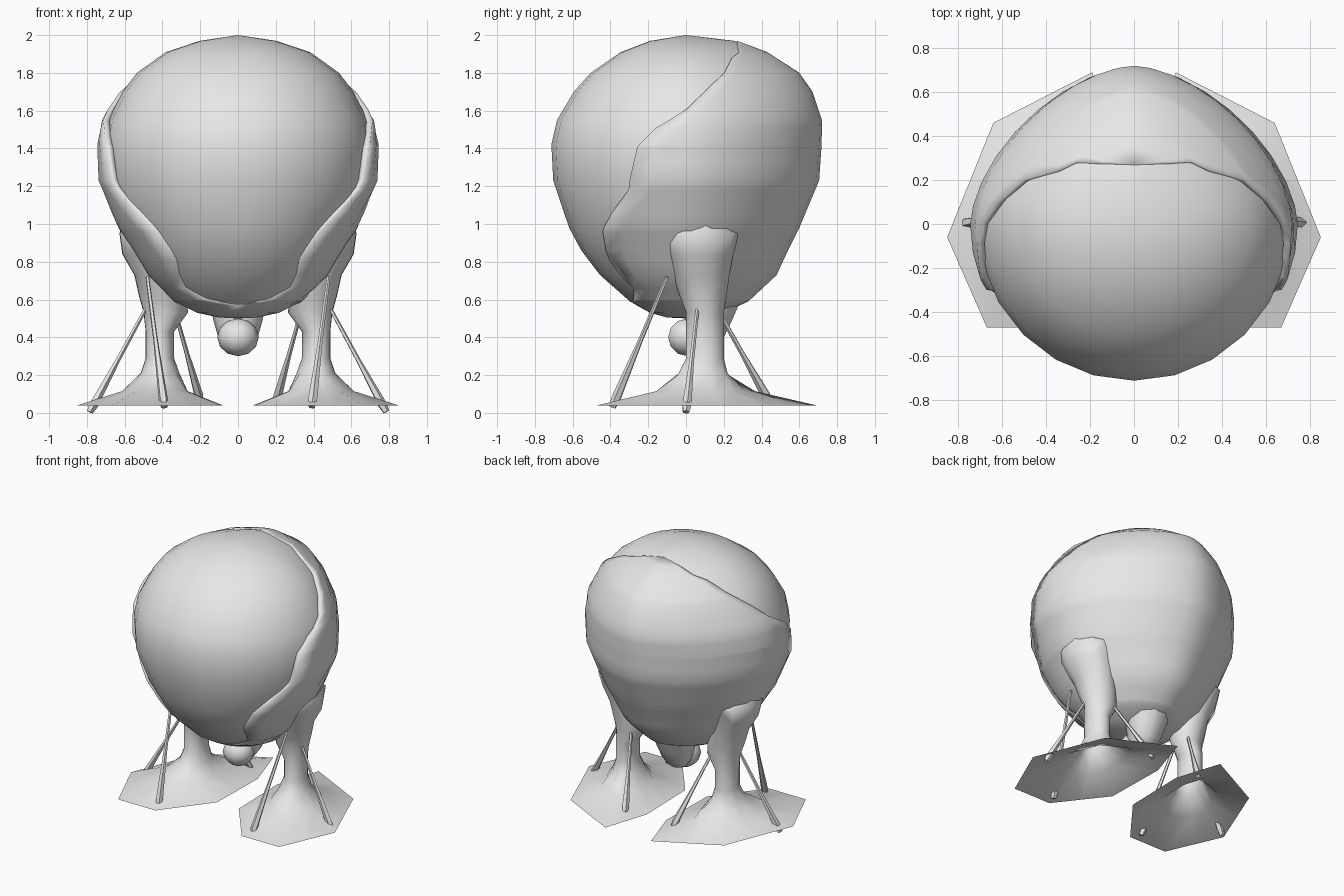
import bpy, bmesh, math
from mathutils import Vector

if "Cube" in bpy.data.objects:
    bpy.data.objects.remove(bpy.data.objects["Cube"])

grey = bpy.data.materials.new("light grey")
grey.use_nodes = True
COLOUR = (0.8, 0.8, 0.8, 1)
grey.diffuse_color = COLOUR
grey.node_tree.nodes["Principled BSDF"].inputs["Base Color"].default_value = COLOUR


def loft(name, rings, closed=True, cap=False, sharp=50, thickness=0):
    """Skin a list of equally long point rings."""
    bm = bmesh.new()
    rows = [[bm.verts.new(p) for p in ring] for ring in rings]
    n = len(rows[0])
    for low, high in zip(rows, rows[1:]):
        for i in range(n if closed else n - 1):
            j = (i + 1) % n
            bm.faces.new((low[i], low[j], high[j], high[i]))
    if cap:
        bm.faces.new(rows[0][::-1])
        bm.faces.new(rows[-1])
    bmesh.ops.remove_doubles(bm, verts=bm.verts, dist=0.0005)
    bmesh.ops.recalc_face_normals(bm, faces=bm.faces)
    mesh = bpy.data.meshes.new(name)
    bm.to_mesh(mesh)
    bm.free()
    ob = bpy.data.objects.new(name, mesh)
    bpy.context.collection.objects.link(ob)
    mesh.materials.append(grey)
    if thickness:
        mod = ob.modifiers.new("thickness", 'SOLIDIFY')
        mod.thickness, mod.offset = thickness, -1
    bpy.ops.object.select_all(action='DESELECT')
    ob.select_set(True)
    bpy.context.view_layer.objects.active = ob
    bpy.ops.object.shade_smooth_by_angle(angle=math.radians(sharp))
    return ob


def lookup(table, z):
    """Linear interpolation of table rows keyed by height."""
    for a, b in zip(table, table[1:]):
        if z <= b[0]:
            t = max(0, (z - a[0]) / (b[0] - a[0]))
            return [p + (q - p) * t for p, q in zip(a[1:], b[1:])]
    return table[-1][1:]


# Body: height, half width, front depth, back depth
BODY = [(.5, 0, 0, 0), (.505, .1, .1, .1), (.53, .22, .19, .2), (.59, .34, .3, .33),
        (.73, .48, .46, .48), (.86, .56, .56, .54), (.98, .635, .625, .6),
        (1.23, .74, .71, .705), (1.42, .745, .72, .718), (1.55, .72, .69, .72),
        (1.7, .64, .6, .67), (1.8, .56, .51, .6), (1.91, .4, .35, .43),
        (1.97, .21, .19, .27), (2, 0, 0, 0)]

# Opening of the lid: height, angle from the front in degrees
RIM = [(.57, 0), (.6, 27), (.66, 43), (.81, 39), (.96, 44), (1.06, 53), (1.18, 64),
       (1.32, 67), (1.41, 69), (1.51, 77), (1.61, 91), (1.77, 110), (1.88, 125),
       (1.94, 145), (1.97, 180)]


def body_point(z, a, side=1, front=1, back=1):
    rx, yf, yb = lookup(BODY, z)
    s, c = math.sin(a), math.cos(a)
    if c >= 0:
        return (side * rx * s, -front * yf * c, z)
    p = 1.21
    return (side * rx * math.copysign(abs(s) ** p, s), back * yb * abs(c) ** p, z)


ball_rows = [row[0] for row in BODY if row[0] > .52]
loft("eyeball", [[body_point(z, math.tau * i / 24, .955, .99, .94) for i in range(24)]
                 for z in ball_rows], sharp=80)

lid_rows = sorted({row[0] for row in BODY[:-1]} | {row[0] for row in RIM})
lid = []
for z in lid_rows:
    start = math.radians(lookup(RIM, z)[0])
    lid.append([body_point(z, start + (math.tau - 2 * start) * i / 22) for i in range(23)])
loft("eyelid", lid, closed=False, sharp=60, thickness=.035)


def ellipse(cx, cy, z, rx, ry, angles):
    return [(cx + rx * math.cos(a), cy + ry * math.sin(a), z) for a in angles]


EVEN = [math.tau * i / 10 for i in range(10)]

# Nozzle under the body, with a round tip
loft("nozzle", [ellipse(0, y, z, r, r, EVEN) for y, z, r in
                [(.14, .58, .15), (.12, .49, .13), (.1, .4, .105), (.09, .34, .06)]], cap=True)
tip = []
for k in range(7):
    t = math.pi * k / 6
    tip.append(ellipse(0, .01, .4 - .1 * math.cos(t), .11 * math.sin(t), .11 * math.sin(t), EVEN))
loft("nozzle_tip", tip)


def rod(name, start, end):
    """Slim strut that thickens towards the ground."""
    a, b = Vector(start), Vector(end)
    turn = (b - a).to_track_quat('Z', 'Y')
    rings = []
    for t, r in [(0, .01), (.5, .013), (.93, .025), (1, .018)]:
        rings.append([a.lerp(b, t) + turn @ Vector((r * math.cos(g), r * math.sin(g), 0))
                      for g in EVEN[::2]])
    loft(name, rings, cap=True, sharp=40)


# Leg: height, centre x, centre y, half width, half depth
LEG = [(.21, .415, .09, .105, .13), (.29, .415, .1, .077, .1), (.43, .415, .1, .077, .1),
       (.53, .385, .1, .12, .1), (.62, .4, .09, .13, .125), (.73, .42, .08, .135, .15),
       (.84, .45, .07, .17, .18), (.95, .47, .06, .165, .225), (1.03, .47, .05, .14, .12)]

# Outline of the webbed foot, seen from above
FOOT = [(.85, -.06), (.64, .46), (.19, .69), (.08, .35), (.09, -.12), (.36, -.47), (.67, -.47)]
CX, CY = .42, .1

outline = []
for (x0, y0), (x1, y1) in zip(FOOT, FOOT[1:] + FOOT[:1]):
    outline += [(x0, y0), ((x0 + x1) / 2, (y0 + y1) / 2)]
angles = [math.atan2(y - CY, x - CX) for x, y in outline]

for side, label in ((1, "left"), (-1, "right")):
    rings = [[(CX + (x - CX) * s, CY + (y - CY) * s, z) for x, y in outline]
             for s, z in [(1, .04), (.45, .115)]]
    rings += [ellipse(cx, cy, z, rx, ry, angles) for z, cx, cy, rx, ry in LEG]
    rings = [[(side * x, y, z) for x, y, z in ring] for ring in rings]
    loft(label + "_leg_and_foot", rings, sharp=60)
    rod(label + "_front_strut", (side * .48, -.1, .72), (side * .39, -.39, .03))
    rod(label + "_outer_strut", (side * .49, .06, .55), (side * .785, 0, .005))
    rod(label + "_back_strut", (side * .34, .16, .56), (side * .2, .44, .06))
